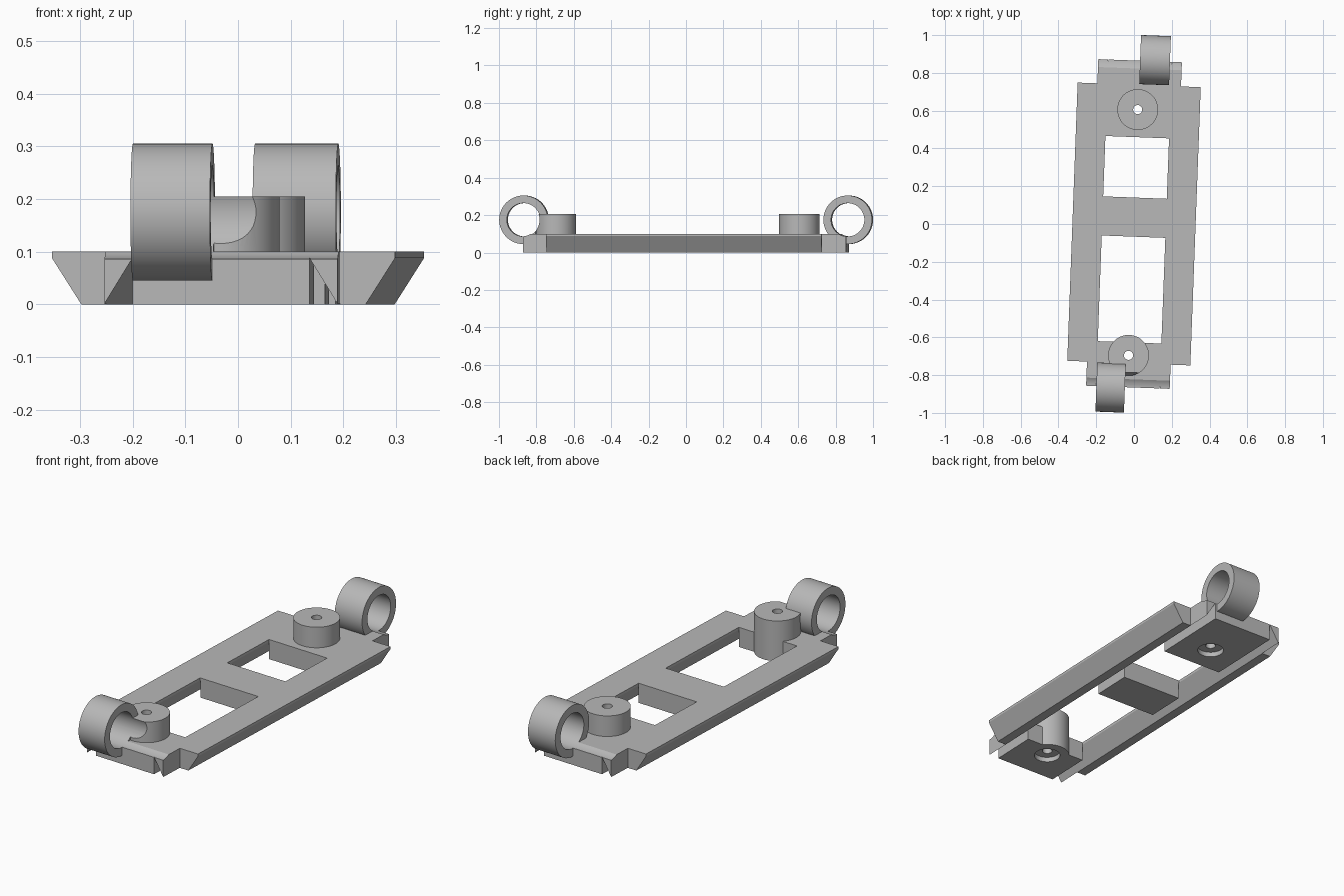
import bpy, bmesh, math
from mathutils import Matrix

if "Cube" in bpy.data.objects:
    bpy.data.objects.remove(bpy.data.objects["Cube"])

grey = bpy.data.materials.new("plain grey")
grey.diffuse_color = (0.48, 0.48, 0.48, 1)
grey.use_nodes = True
grey.node_tree.nodes["Principled BSDF"].inputs["Base Color"].default_value = grey.diffuse_color


def make(name, bm):
    bmesh.ops.recalc_face_normals(bm, faces=bm.faces)
    me = bpy.data.meshes.new(name)
    bm.to_mesh(me)
    bm.free()
    me.materials.append(grey)
    ob = bpy.data.objects.new(name, me)
    bpy.context.collection.objects.link(ob)
    return ob


def box(name, x0, x1, y0, y1, z0, z1):
    bm = bmesh.new()
    m = Matrix.Translation(((x0 + x1) / 2, (y0 + y1) / 2, (z0 + z1) / 2))
    m = m @ Matrix.Diagonal((x1 - x0, y1 - y0, z1 - z0, 1))
    bmesh.ops.create_cube(bm, size=1, matrix=m)
    return make(name, bm)


def cylinder(name, centre, r, length, along_x=False, n=64):
    bm = bmesh.new()
    m = Matrix.Translation(centre)
    if along_x:
        m = m @ Matrix.Rotation(math.pi / 2, 4, 'Y')
    bmesh.ops.create_cone(bm, cap_ends=True, segments=n, radius1=r, radius2=r,
                          depth=length, matrix=m)
    return make(name, bm)


def combine(body, tool, op):
    """Boolean the tool into the body, then discard the tool."""
    mod = body.modifiers.new(op.lower(), 'BOOLEAN')
    mod.operation, mod.solver, mod.object = op, 'EXACT', tool
    deps = bpy.context.evaluated_depsgraph_get()
    me = bpy.data.meshes.new_from_object(body.evaluated_get(deps))
    body.modifiers.clear()
    body.data = me
    bpy.data.objects.remove(tool)


def cut(tool):
    combine(body, tool, 'DIFFERENCE')


def add(tool):
    combine(body, tool, 'UNION')


# Carrier plate: dovetail rails either side of a central block
half = [(.326, .1), (.326, .088), (.27, 0), (.222, 0), (.168, .088), (.168, 0)]
profile = half + [(-x, z) for x, z in reversed(half)]
bm = bmesh.new()
face = bm.faces.new([bm.verts.new((x, -.865, z)) for x, z in profile])
ext = bmesh.ops.extrude_face_region(bm, geom=[face])
bmesh.ops.translate(bm, vec=(0, 1.73, 0),
                    verts=[v for v in ext['geom'] if isinstance(v, bmesh.types.BMVert)])
body = make("carrier_plate", bm)

# Corner notches leave narrower end tabs
for sx in (-1, 1):
    for sy in (-1, 1):
        xs = sorted((sx * .2215, sx * .5))
        ys = sorted((sy * .737, sy * 1.0))
        cut(box("notch", *xs, *ys, -.1, .2))

# Two rectangular windows
for y0, y1 in ((.14, .46), (-.627, -.067)):
    cut(box("window", -.1685, .1685, y0, y1, -.1, .2))

# Bosses and end rings
bosses = (.606, -.696)
rings = ((-.167, -.016, -.870), (0, .158, .871))
for y in bosses:
    add(cylinder("boss", (-.003, y, .1025), .108, .205))
for x0, x1, y in rings:
    add(cylinder("ring", ((x0 + x1) / 2, y, .175), .13, x1 - x0, True))

# Screw holes with shallow recesses underneath
for y in bosses:
    cut(cylinder("screw_hole", (-.003, y, .1), .024, .5, n=32))
    cut(cylinder("recess", (-.003, y, 0), .063, .05, n=48))

# Ring bores run across the full width
for x0, x1, y in rings:
    cut(cylinder("bore", (0, y, .175), .089, 1, True))

# Slight turn of the whole part, smooth round walls
body.rotation_euler.z = math.radians(-2.14)
bpy.context.view_layer.objects.active = body
body.select_set(True)
bpy.ops.object.shade_smooth_by_angle(angle=math.radians(30))
